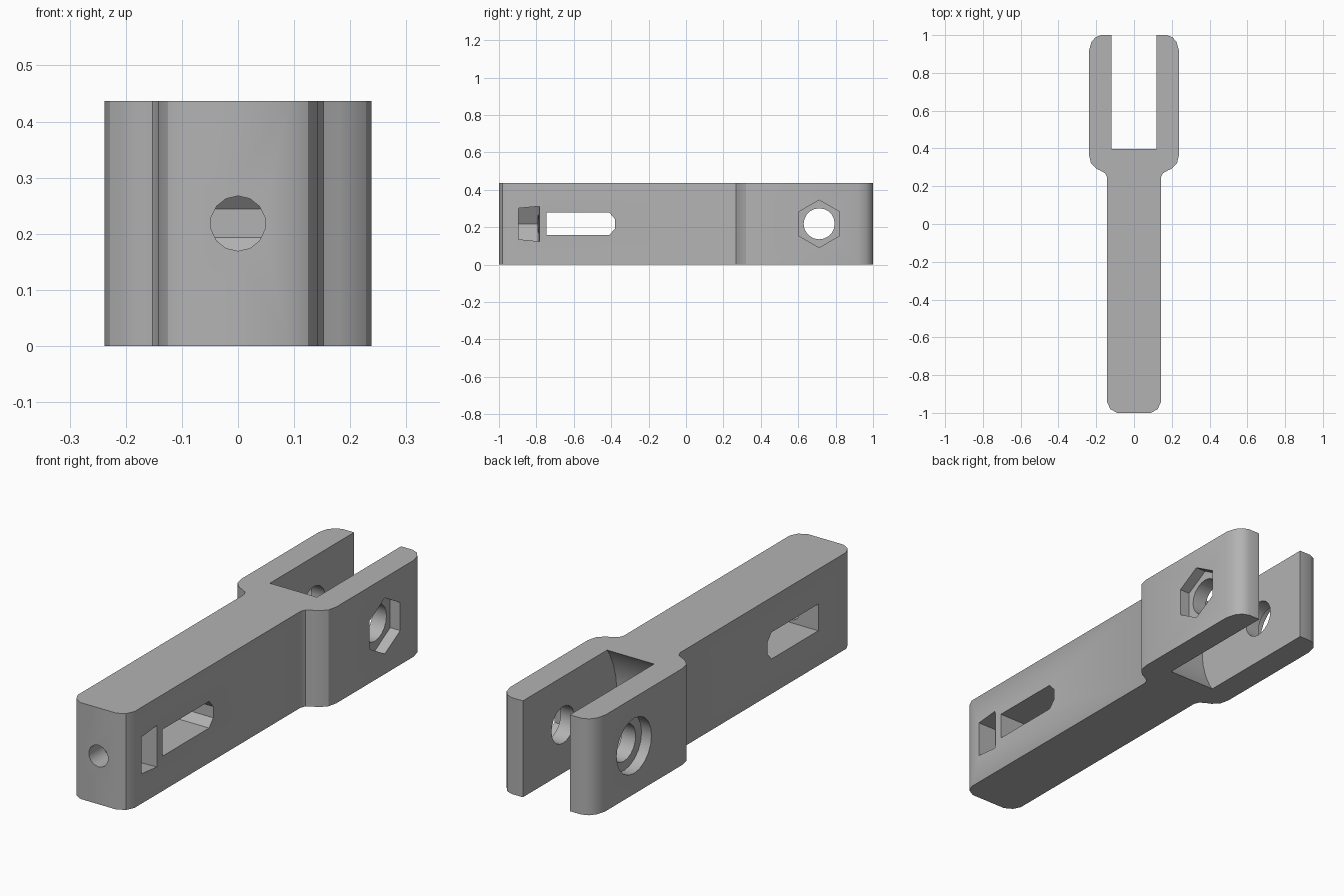
import bpy, bmesh, math
from mathutils import Vector

cube = bpy.data.objects.get("Cube")
if cube:
    bpy.data.objects.remove(cube, do_unlink=True)

H = 0.437          # body height
MID = H / 2        # height of every bore
PIVOT_Y = 0.712    # pivot bore position

grey = bpy.data.materials.new("plain grey")
grey.use_nodes = True
color = (0.45, 0.45, 0.45, 1)
grey.diffuse_color = color
grey.node_tree.nodes["Principled BSDF"].inputs["Base Color"].default_value = color


def loft(name, start, end):
    """Solid between two matching loops of points."""
    bm = bmesh.new()
    a = [bm.verts.new(p) for p in start]
    b = [bm.verts.new(p) for p in end]
    n = len(a)
    bm.faces.new(a)
    bm.faces.new(b[::-1])
    for i in range(n):
        j = (i + 1) % n
        bm.faces.new((a[j], a[i], b[i], b[j]))
    bmesh.ops.recalc_face_normals(bm, faces=bm.faces)
    mesh = bpy.data.meshes.new(name)
    bm.to_mesh(mesh)
    bm.free()
    mesh.materials.append(grey)
    obj = bpy.data.objects.new(name, mesh)
    bpy.context.collection.objects.link(obj)
    return obj


def across(name, outline, x0, x1):
    """Solid running along x from an outline of (y, z) points."""
    return loft(name, [(x0, y, z) for y, z in outline], [(x1, y, z) for y, z in outline])


def ring(u, v, radius, sides, turn=0.0):
    angles = [2 * math.pi * (i + turn) / sides for i in range(sides)]
    return [(u + radius * math.cos(a), v + radius * math.sin(a)) for a in angles]


# Body: half of the plan outline, mirrored, with the fork gap left for a cutter
half = [(0.09, -1), (0.125, -0.98), (0.142, -0.945), (0.142, 0.245), (0.152, 0.268),
        (0.18, 0.284), (0.2, 0.293), (0.228, 0.322), (0.238, 0.365),
        (0.238, 0.92), (0.226, 0.962), (0.205, 0.988), (0.175, 1)]
plan = half + [(-x, y) for x, y in reversed(half)]
body = loft("clevis_body", [(x, y, 0) for x, y in plan], [(x, y, H) for x, y in plan])

# Fork gap: rounded bottom concentric with the pivot, open at the back
reach = 0.385
arc = [math.radians(120 + i * 10) for i in range(13)]
gap = [(PIVOT_Y + reach * math.cos(a), MID + reach * math.sin(a)) for a in arc]
gap = [(1.2, gap[0][1])] + gap + [(1.2, gap[-1][1])]
cutters = [across("fork_gap_cutter", gap, -0.118, 0.118)]

# Pivot bore, hexagonal nut recess on one prong, round head recess on the other
cutters.append(across("pivot_bore_cutter", ring(PIVOT_Y, MID, 0.083, 20), -0.4, 0.4))
cutters.append(across("pivot_nut_cutter", ring(PIVOT_Y, MID, 0.127, 6, 0.5), 0.188, 0.4))
cutters.append(across("pivot_head_cutter", ring(PIVOT_Y, MID, 0.125, 20), -0.4, -0.188))

# Long slot with a chamfered inner end
slot = [(-0.745, 0.158), (-0.41, 0.158), (-0.38, 0.193),
        (-0.38, H - 0.193), (-0.41, H - 0.158), (-0.745, H - 0.158)]
cutters.append(across("slot_cutter", slot, -0.3, 0.3))

# Screw bore from the front end into the slot
bore = ring(0, MID, 0.049, 14, 0.5)
cutters.append(loft("screw_bore_cutter", [(x, -1.1, z) for x, z in bore],
                    [(x, -0.6, z) for x, z in bore]))


# Captive nut pocket: pointed bottom, open on one side, slightly tapered
def pocket(y, flat, lean):
    side = flat / math.sqrt(3)
    return [(-2 * side, y, MID), (-side, y, MID + flat), (0.2, y + lean, MID + flat),
            (0.2, y + lean, MID - flat), (-side, y, MID - flat)]


cutters.append(loft("nut_pocket_cutter", pocket(-0.895, 0.083, 0), pocket(-0.795, 0.094, 0.015)))

for cutter in cutters:
    cutter.hide_render = True
    cutter.hide_viewport = True
    mod = body.modifiers.new(cutter.name, 'BOOLEAN')
    mod.operation = 'DIFFERENCE'
    mod.solver = 'EXACT'
    mod.object = cutter

# Bake the cuts, then drop the cutters
graph = bpy.context.evaluated_depsgraph_get()
result = bpy.data.meshes.new_from_object(body.evaluated_get(graph))
body.modifiers.clear()
body.data = result
for cutter in cutters:
    bpy.data.objects.remove(cutter, do_unlink=True)

bpy.ops.object.select_all(action='DESELECT')
body.select_set(True)
bpy.context.view_layer.objects.active = body
bpy.ops.object.shade_smooth_by_angle(angle=math.radians(30))
